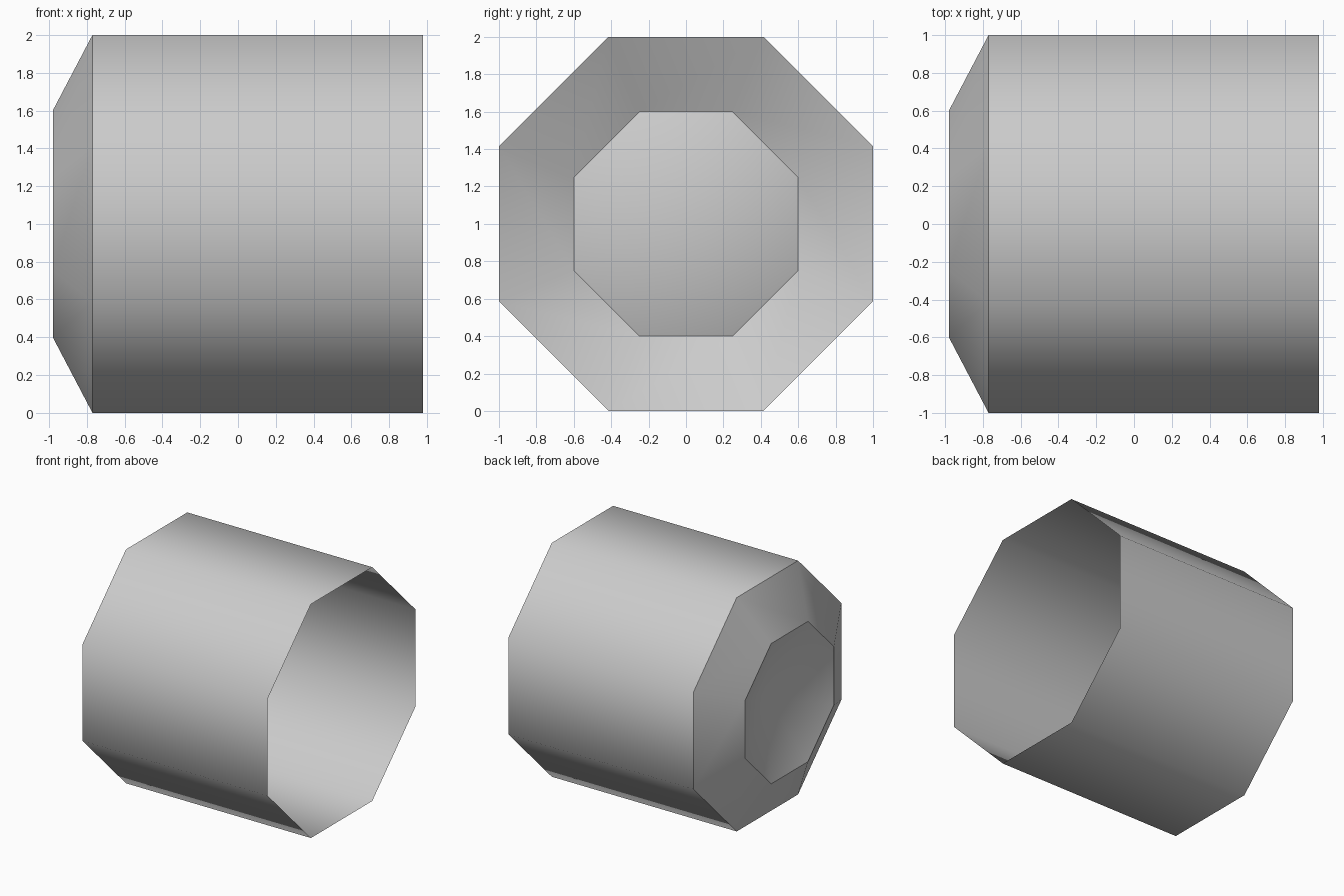
import bpy
import bmesh
import math

cube = bpy.data.objects.get("Cube")
if cube:
    bpy.data.objects.remove(cube, do_unlink=True)

SIDES = 8
STEP = 2 * math.pi / SIDES

# Plain grey material
grey = bpy.data.materials.new("plain_grey")
grey.use_nodes = True
colour = (0.6, 0.6, 0.6, 1)
grey.diffuse_color = colour
grey.node_tree.nodes["Principled BSDF"].inputs["Base Color"].default_value = colour


def add_ring(bm, x, apothem):
    """Octagon around the x axis with flat top and bottom."""
    r = apothem / math.cos(STEP / 2)
    angles = [(i + 0.5) * STEP for i in range(SIDES)]
    return [bm.verts.new((x, r * math.cos(a), 1 + r * math.sin(a))) for a in angles]


bm = bmesh.new()

# Open mouth, shoulder and recess rim
rings = [add_ring(bm, x, r) for x, r in ((0.98, 1), (-0.77, 1), (-0.98, 0.6))]
for a, b in zip(rings, rings[1:]):
    for i in range(SIDES):
        j = (i + 1) % SIDES
        bm.faces.new((a[i], b[i], b[j], a[j]))

# Shallow pointed recess closing the narrow end
apex = bm.verts.new((-0.74, 0, 1))
rim = rings[-1]
for i in range(SIDES):
    bm.faces.new((rim[i], apex, rim[(i + 1) % SIDES]))

mesh = bpy.data.meshes.new("octagonal_shell")
bm.to_mesh(mesh)
bm.free()
mesh.materials.append(grey)
shell = bpy.data.objects.new("octagonal_shell", mesh)
bpy.context.collection.objects.link(shell)

# Smooth barrel, sharp shoulder and rim
bpy.ops.object.select_all(action="DESELECT")
shell.select_set(True)
bpy.context.view_layer.objects.active = shell
bpy.ops.object.shade_smooth_by_angle(angle=math.radians(47))
